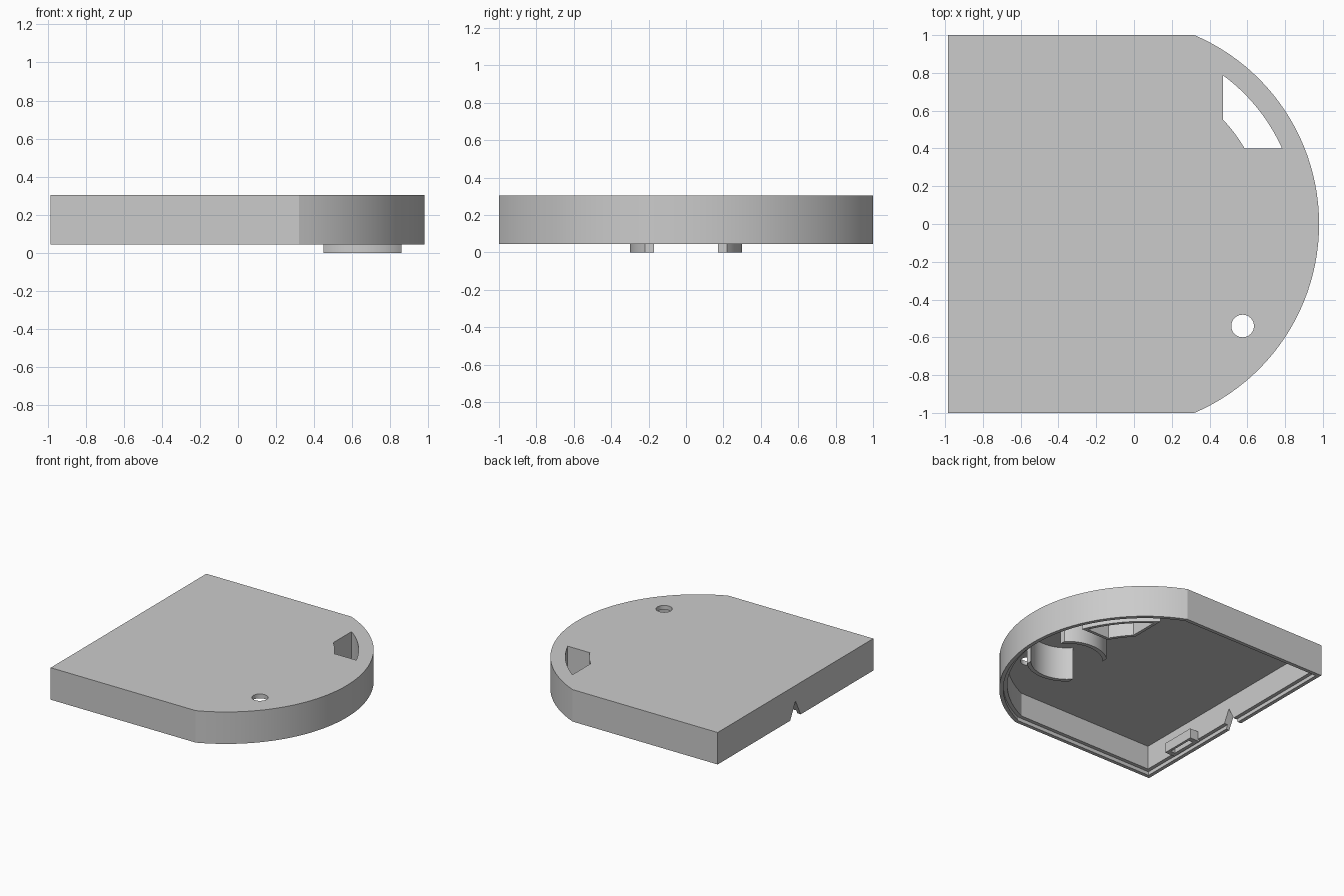
import bpy
import bmesh
from math import sin, cos, asin, acos, pi, sqrt

cube = bpy.data.objects.get("Cube")
if cube:
    bpy.data.objects.remove(cube, do_unlink=True)

grey = bpy.data.materials.new("plain_grey")
grey.use_nodes = True
COLOUR = (0.6, 0.6, 0.6, 1)
grey.diffuse_color = COLOUR
grey.node_tree.nodes["Principled BSDF"].inputs["Base Color"].default_value = COLOUR

ARC_X, ARC_R = -0.1075, 1.0875      # centre and radius of the rounded end
BACK, SIDE = -0.985, 1.0
BOTTOM, TOP, CEILING = 0.045, 0.305, 0.27


def arc(cx, r, a, b, n):
    return [(cx + r * cos(a + (b - a) * i / n), r * sin(a + (b - a) * i / n))
            for i in range(n + 1)]


def loft(name, rings):
    """Solid through rings of (outline, z), capped at both ends."""
    bm = bmesh.new()
    loops = [[bm.verts.new((x, y, z)) for x, y in pts] for pts, z in rings]
    for lo, hi in zip(loops, loops[1:]):
        for i in range(len(lo)):
            j = (i + 1) % len(lo)
            bm.faces.new((lo[i], lo[j], hi[j], hi[i]))
    bm.faces.new(loops[0][::-1])
    bm.faces.new(loops[-1])
    bmesh.ops.recalc_face_normals(bm, faces=bm.faces)
    mesh = bpy.data.meshes.new(name)
    bm.to_mesh(mesh)
    bm.free()
    mesh.materials.append(grey)
    obj = bpy.data.objects.new(name, mesh)
    bpy.context.collection.objects.link(obj)
    return obj


def prism(name, pts, z0, z1):
    return loft(name, [(pts, z0), (pts, z1)])


def box(name, x0, x1, y0, y1, z0, z1):
    return prism(name, [(x0, y0), (x1, y0), (x1, y1), (x0, y1)], z0, z1)


def activate(obj):
    bpy.ops.object.select_all(action='DESELECT')
    obj.select_set(True)
    bpy.context.view_layer.objects.active = obj


def cut(obj, cutter):
    cutter.hide_render = True
    mod = obj.modifiers.new("cut", 'BOOLEAN')
    mod.operation, mod.solver, mod.object = 'DIFFERENCE', 'EXACT', cutter
    activate(obj)
    bpy.ops.object.modifier_apply(modifier=mod.name)


def case_outline(inset):
    r, y = ARC_R - inset, SIDE - inset
    a = asin(y / r)
    return [(BACK + inset, -y)] + arc(ARC_X, r, -a, a, 48) + [(BACK + inset, y)]


def window_outline(grow):
    """Arc-sided opening bounded by two straight sides and two arcs."""
    x, y = 0.47 - grow, 0.40 - grow
    r_in, r_out = 0.80 - grow, 0.977 + grow
    span = lambda r: (asin(y / r), acos((x - ARC_X) / r))
    lo, hi = span(r_out)
    lo_in, hi_in = span(r_in)
    return arc(ARC_X, r_out, lo, hi, 16) + arc(ARC_X, r_in, hi_in, lo_in, 12)


# Hollow case, open below, with a stepped rim
LIP, WALL, STEP = 0.03, 0.06, 0.075
case = loft("case_shell", [
    (case_outline(0), TOP), (case_outline(0), BOTTOM),
    (case_outline(LIP), BOTTOM), (case_outline(LIP), STEP),
    (case_outline(WALL), STEP), (case_outline(WALL), CEILING)])

# Walls hanging below the arc-sided window
window_wall = prism("window_wall", window_outline(0.025), 0.05, 0.285)

# Window, round hole and cable notch
window = prism("window_cutter", window_outline(0), -0.1, 0.4)
hole = prism("hole_cutter", [(x, y - 0.54) for x, y in arc(0.575, 0.06, 0, 2 * pi, 32)[:-1]],
             0.2, 0.4)
notch = loft("notch_cutter", [
    ([(-1.1, -0.07), (-0.88, -0.07), (-0.88, 0.07), (-1.1, 0.07)], 0.04),
    ([(-1.1, -0.002), (-0.88, -0.002), (-0.88, 0.002), (-1.1, 0.002)], 0.175)])
cut(window_wall, window)
for cutter in (window, hole, notch):
    cut(case, cutter)

# Slotted holder on the inside of the flat end wall
holder = box("slotted_holder", BACK + 0.045, -0.85, -0.65, -0.36, 0.06, 0.14)
slot = box("slot_cutter", -0.91, -0.87, -0.61, -0.40, 0.0, 0.12)
cut(holder, slot)

# Pair of curved cradle walls reaching below the rim
parts = [case, window_wall, holder]
R_OUT, R_IN, HALF, MID = 0.30, 0.267, 0.205, 0.655
for side, label in ((1, "back"), (-1, "front")):
    a_out, a_in = acos(HALF / R_OUT), acos(HALF / R_IN)
    pts = arc(MID, R_OUT, a_out, pi - a_out, 20) + arc(MID, R_IN, pi - a_in, a_in, 20)
    parts.append(prism(label + "_cradle_wall", [(x, y * side) for x, y in pts], 0, 0.28))

for helper in (window, hole, notch, slot):
    bpy.data.objects.remove(helper, do_unlink=True)
for part in parts:
    activate(part)
    bpy.ops.object.shade_smooth_by_angle(angle=pi / 9)
